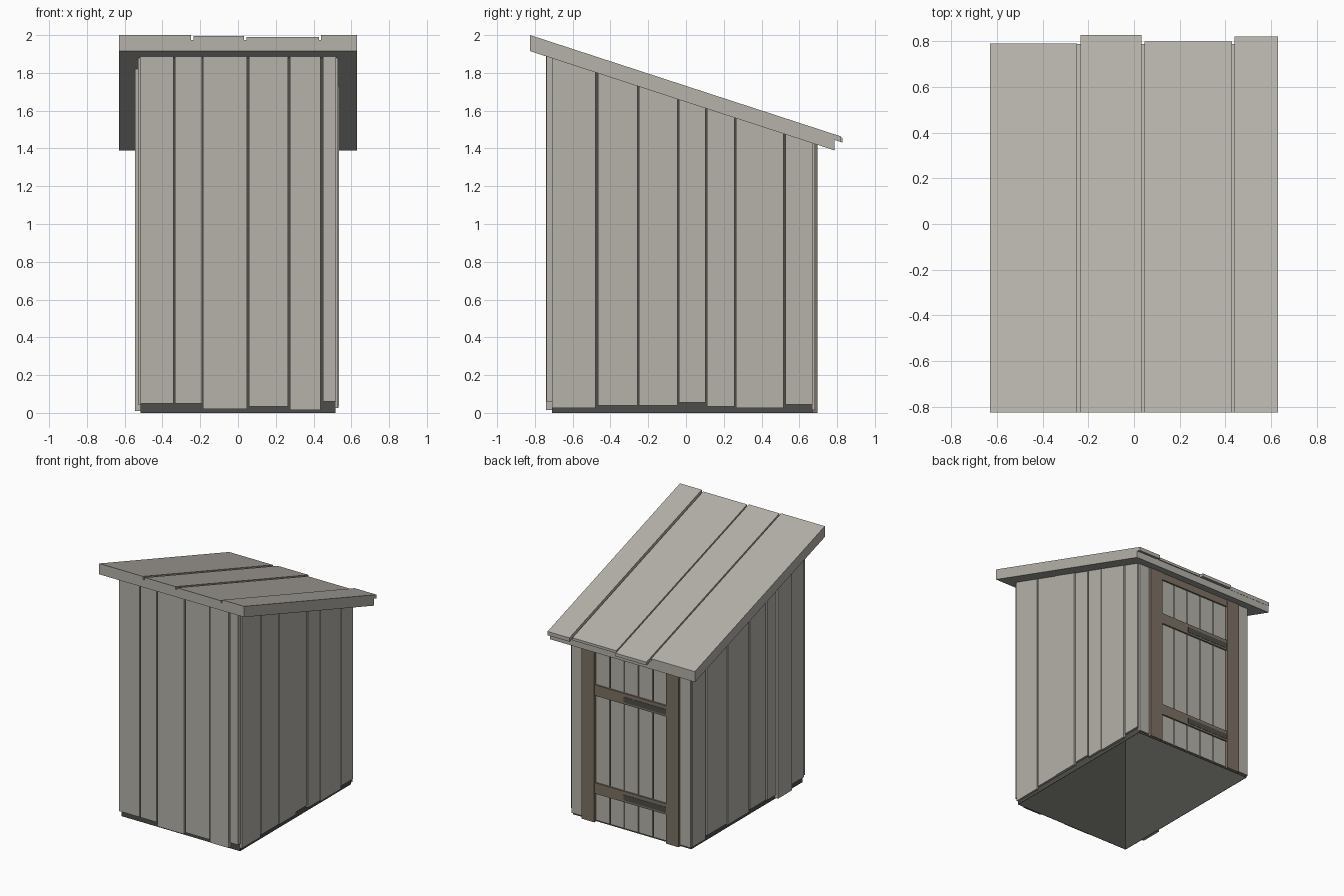
import bpy, bmesh

cube = bpy.data.objects.get("Cube")
if cube:
    bpy.data.objects.remove(cube, do_unlink=True)


def material(name, rgb):
    m = bpy.data.materials.new(name)
    m.use_nodes = True
    m.diffuse_color = (*rgb, 1)
    bsdf = next(n for n in m.node_tree.nodes if n.type == 'BSDF_PRINCIPLED')
    bsdf.inputs["Base Color"].default_value = (*rgb, 1)
    return m


PLANK = material("weathered plank", (0.465, 0.445, 0.402))
DARK = material("dark inner wall", (0.074, 0.074, 0.066))
BROWN = material("brown timber", (0.205, 0.166, 0.127))
SOFFIT = material("roof underside grey", (0.455, 0.45, 0.43))

SLOPE = -0.326
FRONT, BACK = -0.825, 0.787


def under_roof(y):
    """Height of the roof underside at depth y."""
    return 1.915 + SLOPE * (y - FRONT)


def block(name, x, y, bottom, top, mat):
    """Box whose bottom and top are heights, or functions of depth."""
    height = lambda h, d: h(d) if callable(h) else h
    bm = bmesh.new()
    bmesh.ops.create_cube(bm, size=1)
    for v in bm.verts:
        px = max(x) if v.co.x > 0 else min(x)
        py = max(y) if v.co.y > 0 else min(y)
        v.co = (px, py, height(top if v.co.z > 0 else bottom, py))
    mesh = bpy.data.meshes.new(name)
    bm.to_mesh(mesh)
    bm.free()
    mesh.materials.append(mat)
    ob = bpy.data.objects.new(name, mesh)
    bpy.context.collection.objects.link(ob)
    return ob


# Dark inner walls: a thin shell, open below and under the roof
W, YF, YB = 0.515, -0.71, 0.67
walls = block("inner_walls", (-W, W), (YF, YB), 0, under_roof, DARK)
bm = bmesh.new()
bm.from_mesh(walls.data)
bm.normal_update()
bmesh.ops.delete(bm, geom=[f for f in bm.faces if abs(f.normal.z) > 0.5],
                 context='FACES_ONLY')
bm.to_mesh(walls.data)
bm.free()
shell = walls.modifiers.new("thickness", 'SOLIDIFY')
shell.thickness = 0.004
shell.offset = -1

# Front wall planks: start, end, bottom, thickness
front = [(-0.52, -0.342, 0.05, 0.028), (-0.333, -0.191, 0.05, 0.028),
         (-0.184, 0.048, 0.02, 0.03), (0.057, 0.266, 0.035, 0.026),
         (0.275, 0.437, 0.015, 0.03), (0.449, 0.518, 0.06, 0.028)]
for a, b, z, t in front:
    block("front_plank", (a, b), (YF - t, YF), z, under_roof, PLANK)

# Side wall planks
plus_x = [(-0.71, -0.478, 0.025, 0.015), (-0.467, -0.256, 0.04, 0.015),
          (-0.248, -0.046, 0.04, 0.02), (-0.037, 0.103, 0.055, 0.015),
          (0.112, 0.256, 0.033, 0.017), (0.265, 0.517, 0.025, 0.018),
          (0.528, 0.67, 0.045, 0.015)]
minus_x = [(-0.71, -0.545, 0.045, 0.015), (-0.537, -0.365, 0.01, 0.03),
           (-0.357, -0.25, 0.04, 0.018), (-0.239, -0.037, 0.045, 0.015),
           (-0.026, 0.238, 0.03, 0.015), (0.249, 0.498, 0.045, 0.015),
           (0.511, 0.67, 0.02, 0.012)]
for side, planks, name in ((1, plus_x, "left_plank"),
                           (-1, minus_x, "right_plank")):
    for a, b, z, t in planks:
        block(name, (side * W, side * (W + t)), (a, b), z, under_roof, PLANK)

# Back corner planks and door jambs
for s in (-1, 1):
    block("back_corner_plank", (s * 0.427, s * 0.517), (YB, 0.682), 0.015,
          under_roof, PLANK)
    block("door_jamb", (s * 0.312, s * 0.422), (YB, 0.695), 0.0,
          under_roof, BROWN)

# Door boards
step = 0.624 / 5
for i in range(5):
    x = -0.312 + i * step
    block("door_board", (x + 0.004, x + step - 0.004), (YB, 0.678), 0.012,
          under_roof, PLANK)

# Door rails, each with a dark strip along half of its length
for z in (0.225, 0.995):
    block("door_rail", (-0.312, 0.312), (YB, 0.69), z, z + 0.085, BROWN)
    block("rail_strip", (-0.312, 0.06), (0.689, 0.692), z + 0.015, z + 0.058,
          DARK)
block("door_lintel", (-0.312, 0.312), (YB, 0.69), 1.365, under_roof, BROWN)

# Roof slab with a grey underside
slab = block("roof_slab", (-0.63, 0.63), (FRONT, BACK), under_roof,
             lambda y: under_roof(y) + 0.06, PLANK)
slab.data.materials.append(SOFFIT)
for f in slab.data.polygons:
    if f.normal.z < -0.5:
        f.material_index = 1

# Roof boards: start, end, back end, thickness
boards = [(-0.63, -0.25, 0.79, 0.025), (-0.235, 0.032, 0.828, 0.02),
          (0.046, 0.428, 0.8, 0.015), (0.44, 0.63, 0.82, 0.025)]
for a, b, end, t in boards:
    block("roof_board", (a, b), (FRONT, end),
          lambda y: under_roof(y) + 0.055,
          lambda y: under_roof(y) + 0.06 + t, PLANK)
